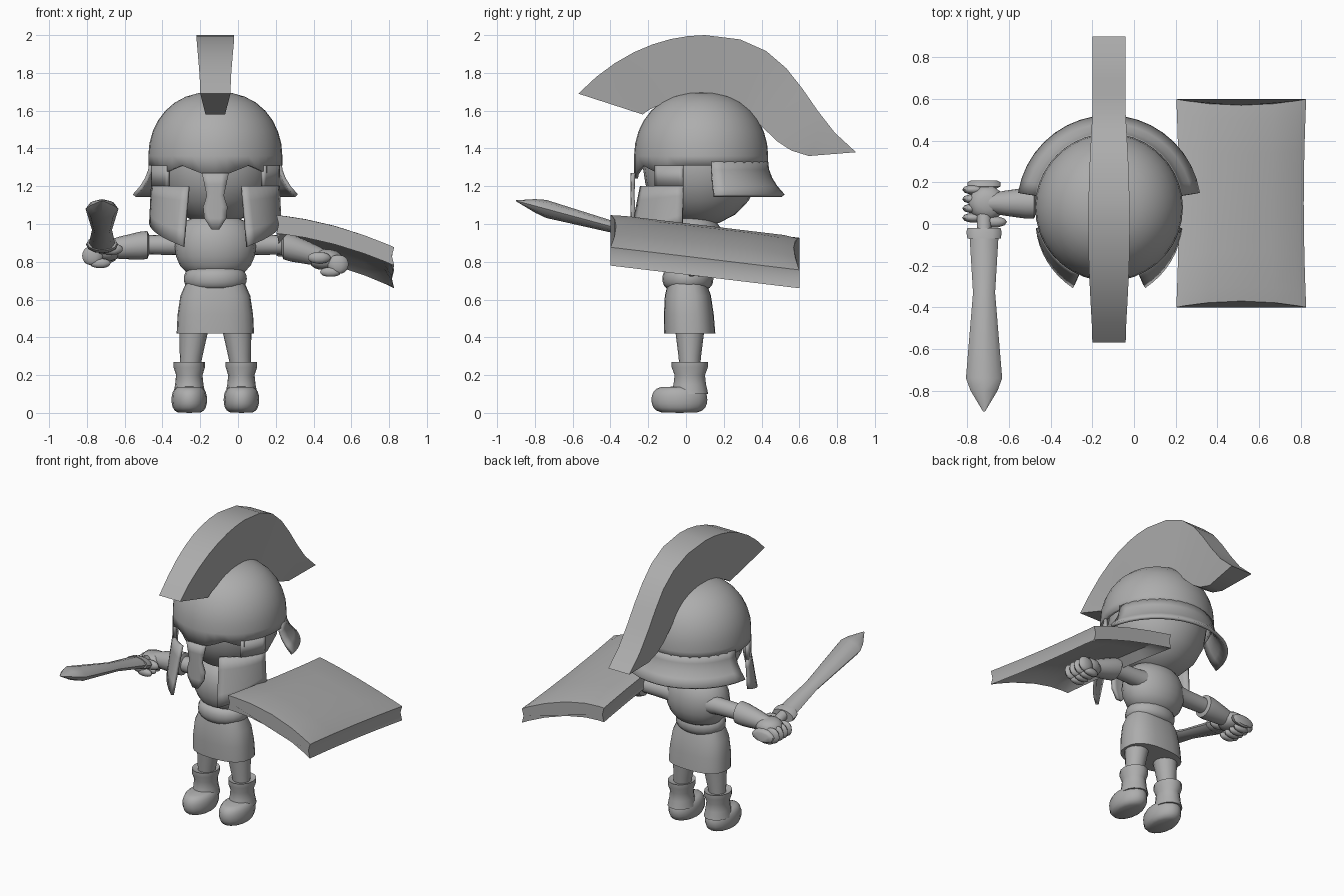
import bpy, bmesh
from math import sin, cos, pi, radians
from mathutils import Vector
from mathutils.geometry import interpolate_bezier

if "Cube" in bpy.data.objects:
    bpy.data.objects.remove(bpy.data.objects["Cube"])

GREY = (.42, .42, .42, 1)
material = bpy.data.materials.new("plain grey")
material.use_nodes = True
material.diffuse_color = GREY
shader = next(node for node in material.node_tree.nodes if node.type == "BSDF_PRINCIPLED")
shader.inputs["Base Color"].default_value = GREY

BODY_X = -.12
HELMET_Y = .08
HELMET_RADIUS = .345


def skin(name, rings, closed=True, caps=True, shell=0):
    """Bridge equal rings of points into a surface, optionally a thin shell."""
    bm = bmesh.new()
    rows = [[bm.verts.new(point) for point in ring] for ring in rings]
    count = len(rows[0])
    for upper, lower in zip(rows, rows[1:]):
        for i in range(count if closed else count - 1):
            j = (i + 1) % count
            bm.faces.new((upper[i], upper[j], lower[j], lower[i]))
    if closed and caps:
        bm.faces.new(rows[0])
        bm.faces.new(rows[-1])
    bmesh.ops.remove_doubles(bm, verts=bm.verts, dist=.0005)
    bmesh.ops.recalc_face_normals(bm, faces=bm.faces)
    mesh = bpy.data.meshes.new(name)
    bm.to_mesh(mesh)
    bm.free()
    mesh.materials.append(material)
    part = bpy.data.objects.new(name, mesh)
    bpy.context.collection.objects.link(part)
    bpy.ops.object.select_all(action="DESELECT")
    part.select_set(True)
    bpy.context.view_layer.objects.active = part
    bpy.ops.object.shade_smooth_by_angle(angle=radians(45))
    if shell:
        modifier = part.modifiers.new("thickness", "SOLIDIFY")
        modifier.thickness = shell
        modifier.offset = 0


def loft(name, axis, centre, rings, ratio=1, lean=(0, 0), sides=16, power=1):
    """Rings of (position, radius) along an axis; ratio flattens, lean tilts."""
    def rounded(value):
        return abs(value) ** power * (1 if value > 0 else -1)

    start = rings[0][0]
    result = []
    for position, radius in rings:
        ring = []
        for i in range(sides):
            turn = 2 * pi * i / sides
            u = centre[0] + lean[0] * (position - start) + radius * rounded(cos(turn))
            v = centre[1] + lean[1] * (position - start) + radius * ratio * rounded(sin(turn))
            ring.append({"x": (position, u, v), "y": (u, position, v), "z": (u, v, position)}[axis])
        result.append(ring)
    skin(name, result)


def barrel(name, centre, size, flat=1, sides=16):
    """Ellipsoid whose ends grow flatter as flat gets smaller."""
    x, y, z = centre
    levels = [pi * (step / 10 - .5) for step in range(11)]
    rings = [(z + size[2] * sin(level), size[0] * abs(cos(level)) ** flat) for level in levels]
    loft(name, "z", (x, y), rings, size[1] / size[0], sides=sides)


def around(degrees, height, radius):
    """Point around the helmet, measured from the face."""
    turn = radians(degrees)
    return (BODY_X + radius * sin(turn), HELMET_Y - radius * cos(turn), height)


def panel(name, rows, columns=8, side=1):
    """Curved plate; each row joins two (angle, height, radius) ends."""
    rings = []
    for start, end in rows:
        steps = [Vector(start).lerp(Vector(end), i / columns) for i in range(columns + 1)]
        rings.append([around(side * angle, height, radius) for angle, height, radius in steps])
    skin(name, rings, closed=False, shell=.02)


def brow(degrees):
    """Lower edge of the dome: peaked over each eye, low at the nose and temple."""
    degrees = min(degrees, 360 - degrees)
    nose = max(0, 1 - degrees / 30)
    temple = max(0, 1 - abs(degrees - 50) / 20)
    return 1.31 - .07 * nose - .04 * temple


# Head and helmet dome
barrel("head", (BODY_X, HELMET_Y, 1.31), (.31, .31, .32), sides=24)
columns = range(0, 360, 10)
dome = []
for step in range(9):
    turn = pi / 2 * step / 8
    dome.append([around(a, 1.36 + .33 * cos(turn), HELMET_RADIUS * sin(turn) ** .85) for a in columns])
dome.append([around(a, brow(a), HELMET_RADIUS) for a in columns])
skin("helmet_dome", dome, caps=False, shell=.02)

# Flared neck guard, nose guard and cheek plates
guard_rows = []
for step in range(5):
    t = step / 4
    height, radius = 1.33 - .18 * t, HELMET_RADIUS + .09 * t * t
    guard_rows.append(((99, height, radius), (261, height, radius)))
panel("neck_guard", guard_rows, columns=18)

nose_rows = []
for step, half in enumerate((11, 9, 7, 10, 9, 3)):
    height, radius = 1.27 - .06 * step, HELMET_RADIUS + .02
    nose_rows.append(((-half, height, radius), (half, height, radius)))
panel("nose_guard", nose_rows, columns=4)

for side, label in ((1, "left"), (-1, "right")):
    temple_rows = [((46, z, HELMET_RADIUS), (74, z, HELMET_RADIUS)) for z in (1.31, 1.2)]
    panel(label + "_temple_plate", temple_rows, side=side)
    cheek_rows = []
    for step in range(5):
        t = step / 4
        cheek_rows.append(((24, 1.2 - .32 * t, HELMET_RADIUS + .07 * t),
                           (74, 1.2 - .2 * t, HELMET_RADIUS + .01 * t)))
    panel(label + "_cheek_plate", cheek_rows, side=side)


# Crest: swept between an outer and an inner curve, narrower at the helmet
def curve(front, front_handle, back_handle, back):
    points = [Vector(p) for p in (front, front_handle, back_handle, back)]
    return interpolate_bezier(*points, 8)


outer = curve((-.57, 1.69), (-.35, 1.92), (-.1, 2), (.1, 2))
outer += curve((.1, 2), (.6, 2), (.6, 1.6), (.9, 1.38))[1:]
inner = curve((-.23, 1.58), (-.15, 1.65), (0, 1.66), (.1, 1.66))
inner += curve((.1, 1.66), (.4, 1.66), (.4, 1.4), (.65, 1.36))[1:]
crest = []
for rim, root in zip(outer, inner):
    width = .08 + .02 * max(0, cos(3 * rim.x))
    half = [(rim.lerp(root, t), width * (1 - .35 * t)) for t in (0, .4, 1)]
    left = [(BODY_X + w, p.x, p.y) for p, w in half]
    right = [(BODY_X - w, p.x, p.y) for p, w in reversed(half)]
    crest.append(left + right)
skin("helmet_crest", crest)

# Torso
loft("neck", "z", (BODY_X, .06), [(.9, .09), (1.1, .09)])
barrel("chest", (BODY_X, .04, .88), (.215, .165, .17), flat=.65, sides=20)
barrel("waist_belt", (BODY_X, .01, .71), (.167, .135, .06), flat=.3, sides=20)
loft("skirt", "z", (BODY_X, .02), [(.42, .205), (.52, .2), (.62, .185), (.7, .15)],
     ratio=.66, lean=(0, -.05), sides=24, power=.8)

# Legs, boots, arms and hands
for side, label in ((1, "left"), (-1, "right")):
    foot_x = BODY_X + side * .138
    loft(label + "_leg", "z", (foot_x, .02), [(.2, .05), (.3, .06), (.5, .085)], lean=(-side * .1, 0))
    barrel(label + "_foot", (foot_x, -.035, .07), (.094, .148, .07), flat=.35)
    loft(label + "_boot_shaft", "z", (foot_x, .02),
         [(.1, .085), (.15, .075), (.2, .07), (.24, .083), (.27, .083), (.26, .06)], ratio=1.15)

    # The left forearm hangs lower than the right one
    droop = .2 + .1 * side
    shoulder = [(BODY_X + side * d, r) for d, r in ((.12, .065), (.2, .055), (.4, .05))]
    loft(label + "_upper_arm", "x", (.1, .89), shoulder)
    sleeve = [(BODY_X + side * d, r) for d, r in ((.35, .05), (.36, .074), (.4, .074), (.5, .06), (.58, .045))]
    loft(label + "_forearm", "x", (.1, .89), sleeve, lean=(0, -side * droop))

    hand_z = .89 - .23 * droop

    def hand_part(name, reach, y, lift, size):
        barrel(label + name, (BODY_X + side * reach, y, hand_z + lift), size, flat=.8, sides=10)

    hand_part("_palm", .585, .1, -.01, (.09, .085, .055))
    hand_part("_thumb", .55, .01, 0, (.06, .027, .03))
    for finger in range(4):
        y = .03 + .045 * finger
        hand_part("_finger", .65, y, -.035, (.055, .024, .05))
        hand_part("_fingertip", .61, y, -.075, (.055, .023, .025))


# Sword, rising towards its tip
def sword(name, rings, ratio=1, sides=12):
    start = rings[0][0]
    loft(name, "y", (-.72, .88 - .27 * start), rings, ratio, (0, -.27), sides)


sword("sword_handle", [(.2, .035), (-.05, .035)])
sword("sword_pommel", [(.21, .06), (.2, .08), (.18, .08), (.17, .06)], ratio=.5)
sword("sword_guard", [(-.02, .08), (-.04, .085), (-.07, .08)], ratio=.5)
sword("sword_blade", [(-.05, .07), (-.33, .053), (-.74, .087), (-.8, .065), (-.9, .005)], ratio=.55, sides=8)


# Shield: curved pillow with pointed corners and a hollow underside
def shield_point(u, v, depth, tuck=1):
    y = .1 + v * (.47 + .03 * u * u)
    x = .515 + tuck * u * (.3 + .012 * v * v)
    return (x, y, .995 - .085 * u - .03 * u * u - .12 * (y + .4) - depth)


stations = (-1, -.85, -.5, 0, .5, .85, 1)
shield = []
for v in stations:
    top = [shield_point(u, v, .015 * max(abs(u), abs(v)) ** 6 - .012) for u in stations]
    under = [shield_point(u, v, .1 if max(abs(u), abs(v)) == 1 else .045) for u in reversed(stations)]
    shield.append(top + [shield_point(1, v, .05, .96)] + under + [shield_point(-1, v, .05, .96)])
skin("shield", shield)
